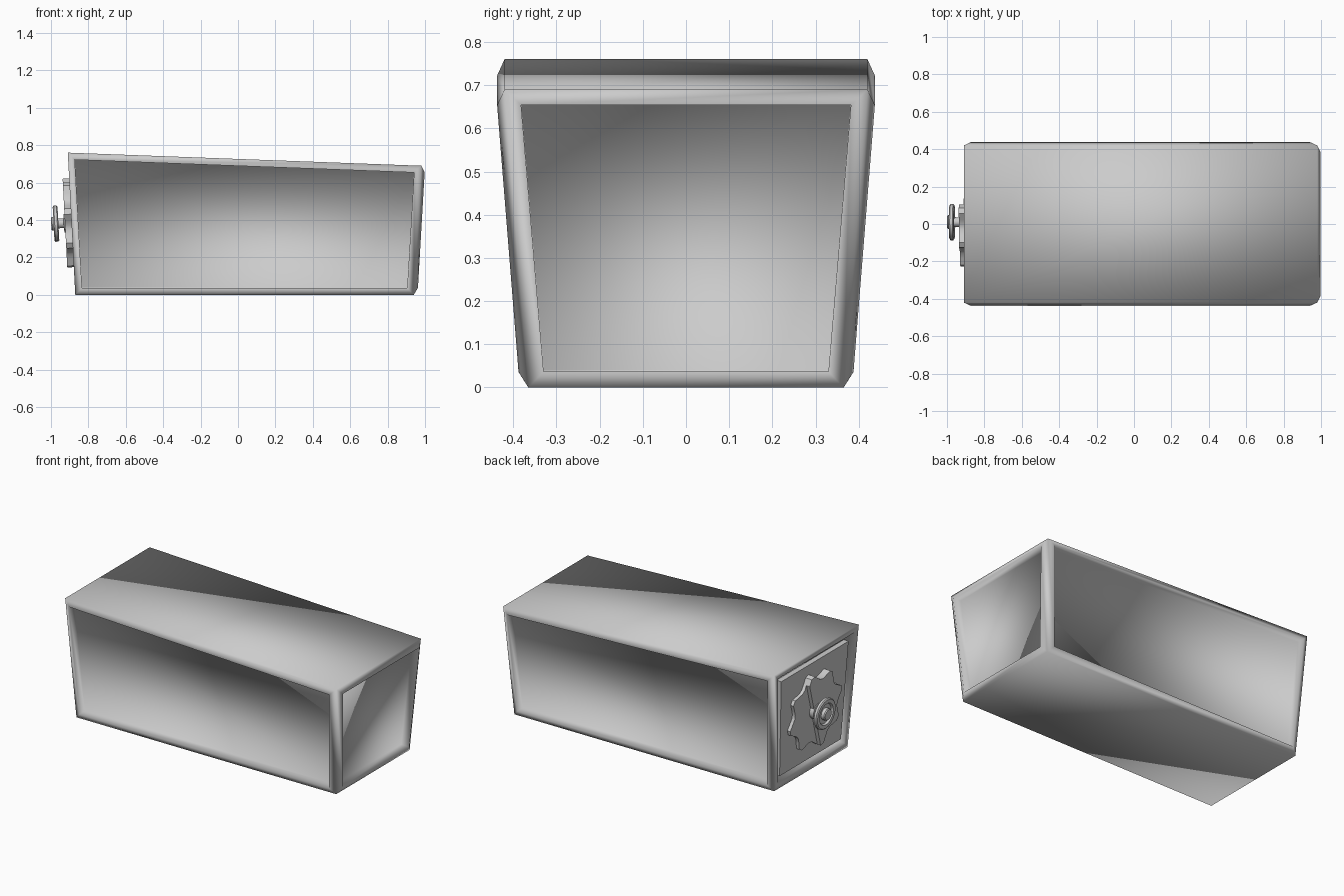
import bpy, bmesh
from math import sin, cos, pi, radians
from mathutils import Matrix, Vector

if "Cube" in bpy.data.objects:
    bpy.data.objects.remove(bpy.data.objects["Cube"])

def finish(bm, name, smooth_all=False):
    bmesh.ops.recalc_face_normals(bm, faces=bm.faces)
    me = bpy.data.meshes.new(name)
    bm.to_mesh(me)
    bm.free()
    ob = bpy.data.objects.new(name, me)
    bpy.context.collection.objects.link(ob)
    if smooth_all:
        for p in me.polygons:
            p.use_smooth = True
    else:
        bpy.ops.object.select_all(action='DESELECT')
        bpy.context.view_layer.objects.active = ob
        ob.select_set(True)
        bpy.ops.object.shade_smooth_by_angle(angle=radians(35))
    return ob

# Body: tapered box with framed, recessed panels on all four sides
bm = bmesh.new()
bmesh.ops.create_cube(bm, size=2)
for v in bm.verts:
    x, y, z = v.co
    if z < 0:
        v.co = (-0.87 if x < 0 else 0.94, 0.365 * y, 0)
    else:
        v.co = (-0.91 if x < 0 else 0.98, 0.42 * y, 0.76 if x < 0 else 0.69)
bm.normal_update()
sides = [f for f in bm.faces if abs(f.normal.z) < 0.5]
for f in sides:
    end = f.normal.x < -0.5
    bmesh.ops.inset_individual(bm, faces=[f], thickness=0.052, depth=0.0 if end else 0.02)
    bm.normal_update()
    bmesh.ops.inset_individual(bm, faces=[f], thickness=0.0005, depth=-0.04 if end else -0.055)
    bm.normal_update()
finish(bm, "drawer_body", True)

# Local frame of the sloping left end: u to -y, v up the face, n outward
tilt = 0.04 / 0.76
v_ax = Vector((-tilt, 0, 1)).normalized()
u_ax = Vector((0, -1, 0))
n_ax = u_ax.cross(v_ax)
origin = Vector((-0.87 - tilt * 0.385, 0.01, 0.385))
M = Matrix.Translation(origin) @ Matrix((u_ax, v_ax, n_ax)).transposed().to_4x4()

def plate(name, pts, h0, h1):
    bm = bmesh.new()
    lo = [bm.verts.new((u, v, h0)) for u, v in pts]
    hi = [bm.verts.new((u, v, h1)) for u, v in pts]
    bm.faces.new(hi)
    bm.faces.new(lo[::-1])
    n = len(pts)
    for i in range(n):
        j = (i + 1) % n
        bm.faces.new((lo[i], lo[j], hi[j], hi[i]))
    bm.transform(M)
    return finish(bm, name)

# End plate behind the gear
plate("end_plate", [(-0.295, -0.315), (0.315, -0.315), (0.345, 0.30), (-0.325, 0.30)], -0.04, -0.008)

# Gear with eight teeth and scooped valleys; one half stands prouder
def gear_pt(i):
    r = (0.242, 0.242, 0.215, 0.198, 0.198, 0.215)[i % 6]
    a = 2 * pi * i / 48 + radians(101)
    return r * cos(a), r * sin(a)

plate("gear_low_half", [gear_pt(i) for i in range(48)], -0.01, 0.012)
plate("gear_raised_half", [gear_pt(i) for i in range(-24, 3)], 0.0, 0.035)

# Knob: turned shaft, dished disc and small centre nub
prof = [(0, 0), (0.05, 0), (0.05, 0.04), (0.026, 0.042), (0.026, 0.07), (0.09, 0.07), (0.097, 0.076),
        (0.097, 0.09), (0.09, 0.096), (0.068, 0.096), (0.062, 0.084), (0.037, 0.084),
        (0.037, 0.103), (0.032, 0.109), (0, 0.109)]
bm = bmesh.new()
vs = [bm.verts.new((r, 0, h)) for r, h in prof]
es = [bm.edges.new((a, b)) for a, b in zip(vs, vs[1:])]
bmesh.ops.spin(bm, geom=vs + es, axis=(0, 0, 1), cent=(0, 0, 0), angle=2 * pi, steps=20, use_duplicate=False)
bmesh.ops.remove_doubles(bm, verts=bm.verts, dist=1e-5)
bm.transform(M)
finish(bm, "knob")
